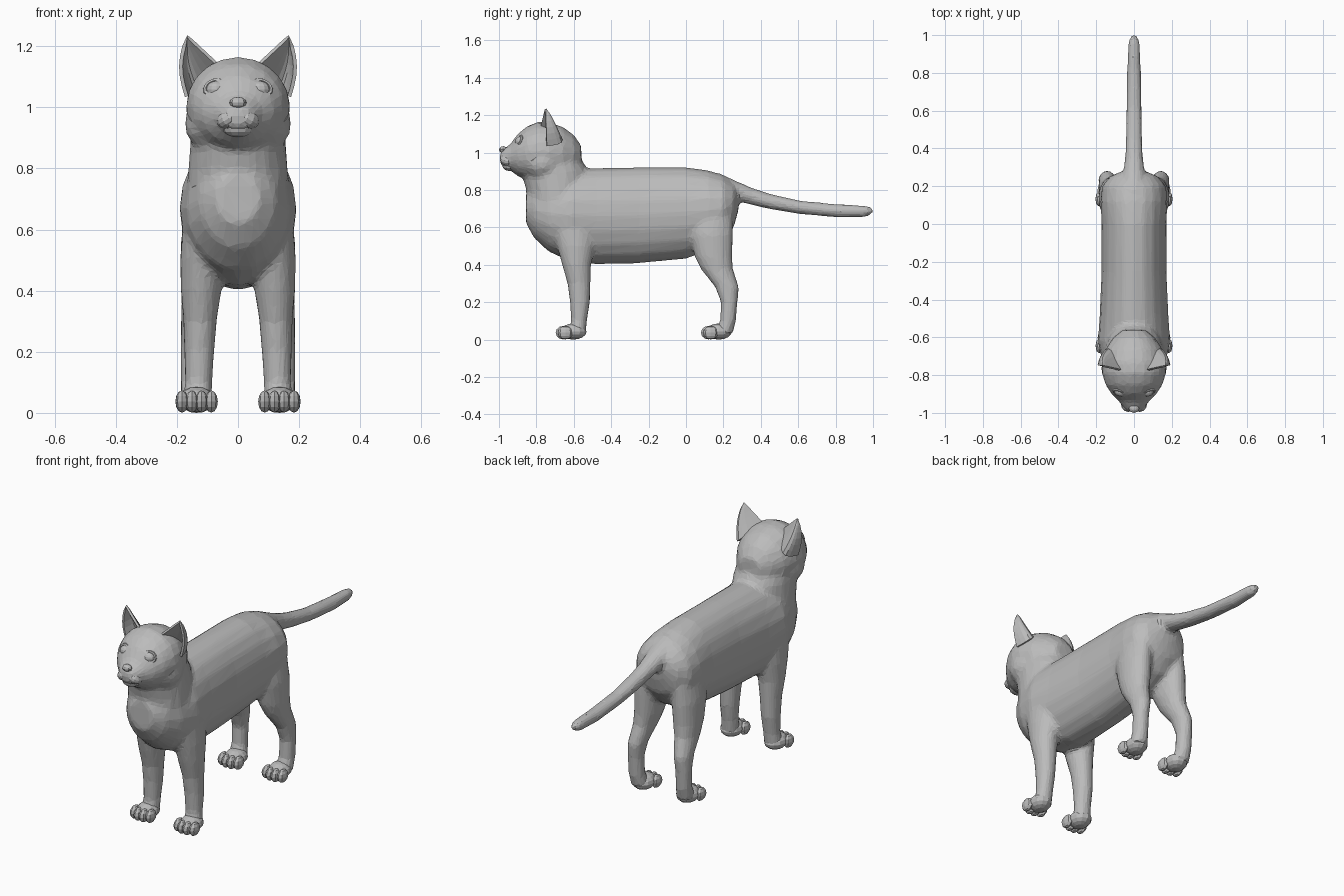
import bpy, bmesh
from math import cos, sin, pi
from mathutils import Vector, Matrix

if "Cube" in bpy.data.objects:
    bpy.data.objects.remove(bpy.data.objects["Cube"])

fur = bpy.data.materials.new("grey_fur")
fur.diffuse_color = (0.5, 0.5, 0.5, 1)
fur.use_nodes = True
fur.node_tree.nodes["Principled BSDF"].inputs["Base Color"].default_value = (0.5, 0.5, 0.5, 1)


def finish(name, bm):
    """Turn a bmesh into a named object."""
    bmesh.ops.recalc_face_normals(bm, faces=bm.faces)
    mesh = bpy.data.meshes.new(name)
    bm.to_mesh(mesh)
    bm.free()
    mesh.materials.append(fur)
    ob = bpy.data.objects.new(name, mesh)
    bpy.context.collection.objects.link(ob)
    return ob


def loft(bm, rings, upright, side=1, n=20):
    """Skin elliptical rings (x, y, z, rx, rv); upright rings face along y."""
    v = Vector((0, 0, 1)) if upright else Vector((0, 1, 0))
    loops = []
    for x, y, z, rx, rv in rings:
        c = Vector((x * side, y, z))
        loops.append([bm.verts.new(c + Vector((rx * cos(a), 0, 0)) + v * rv * sin(a))
                      for a in (2 * pi * i / n for i in range(n))])
    for a, b in zip(loops, loops[1:]):
        for i in range(n):
            j = (i + 1) % n
            bm.faces.new((a[i], a[j], b[j], b[i]))
    bm.faces.new(loops[0])
    bm.faces.new(loops[-1])


def ball(bm, centre, radii, turn=Matrix(), segs=12, rows=8):
    m = Matrix.Translation(centre) @ turn @ Matrix.Diagonal((*radii, 1))
    bmesh.ops.create_uvsphere(bm, u_segments=segs, v_segments=rows, radius=1, matrix=m)


def spine(rows):
    return [(0, *r) for r in rows]


# Torso, neck, head and tail, along the spine
bm = bmesh.new()
loft(bm, spine([(-.855, .70, .07, .08), (-.81, .69, .125, .15), (-.73, .672, .168, .205),
                (-.62, .665, .192, .247), (-.48, .66, .182, .258), (-.25, .665, .172, .257),
                (0, .677, .172, .245), (.12, .69, .178, .215), (.2, .70, .17, .18),
                (.255, .72, .125, .12), (.28, .75, .06, .06)]), True)
loft(bm, spine([(-.66, .62, .175, .185), (-.685, .8, .163, .17),
                (-.70, .9, .155, .18), (-.72, 1.0, .14, .14)]), False)
loft(bm, spine([(-.56, .98, .06, .06), (-.60, .985, .11, .11), (-.66, .99, .15, .148),
                (-.73, 1.0, .17, .162), (-.79, 1.005, .17, .16), (-.85, .998, .152, .143),
                (-.90, .987, .12, .113), (-.94, .975, .08, .07), (-.98, .97, .052, .045),
                (-.995, .97, .03, .03)]), True)
loft(bm, spine([(.18, .81, .08, .08), (.28, .79, .056, .053), (.36, .763, .047, .045),
                (.45, .738, .044, .041), (.61, .707, .041, .036), (.82, .687, .037, .036),
                (.95, .686, .032, .032), (.985, .687, .024, .024), (1.003, .688, .01, .01)]), True)

# Legs and cheeks, one on each side
for s in (1, -1):
    loft(bm, [(.12, -.6, .64, .06, .12), (.12, -.59, .5, .07, .1), (.121, -.585, .4, .067, .078),
              (.124, -.572, .3, .055, .062), (.127, -.567, .2, .05, .054),
              (.129, -.572, .1, .045, .043), (.134, -.585, .03, .05, .05)], False, s)
    loft(bm, [(.105, .13, .7, .06, .12), (.115, .135, .56, .073, .117), (.12, .148, .44, .068, .1),
              (.127, .166, .375, .058, .086), (.141, .22, .28, .047, .064),
              (.147, .231, .2, .042, .045), (.146, .225, .1, .042, .043),
              (.14, .2, .03, .05, .05)], False, s)
    ball(bm, (s * .088, -.765, .945), (.088, .1, .088))
cat = finish("body", bm)

# Fuse the forms into one skin with broad facets
m = cat.modifiers.new("fuse", 'REMESH')
m.mode, m.voxel_size = 'VOXEL', .012
m = cat.modifiers.new("soften", 'SMOOTH')
m.factor, m.iterations = .5, 8
m = cat.modifiers.new("facets", 'DECIMATE')
m.ratio, m.use_symmetry, m.symmetry_axis = .1, True, 'X'


def paw(name, x, y):
    """Foot pad with four toes pointing forwards."""
    bm = bmesh.new()
    ball(bm, (x, y, .043), (.058, .07, .043))
    for k in (-1.5, -.5, .5, 1.5):
        toe_y = y - .055 + .012 * (abs(k) > 1)
        ball(bm, (x + k * .032, toe_y, .037), (.021, .04, .036), segs=8, rows=6)
    finish(name, bm)


def ear(name, s):
    """Curved sheet, open to the front, narrowing to the tip."""
    bm = bmesh.new()
    inner, outer = Vector((.062, -.775, 1.135)), Vector((.168, -.745, 1.035))
    tip, bulge = Vector((.166, -.752, 1.232)), Vector((.02, .095, -.02))
    rows, cols, grid = 7, 8, []
    for r in range(rows):
        t = r / (rows - 1)
        a = inner.lerp(tip, t)
        b = outer.lerp(tip, t) + Vector((.02, 0, 0)) * sin(pi * t)
        line = []
        for c in range(cols + 1):
            u = c / cols
            p = a.lerp(b, u) + bulge * sin(pi * u) * (1 - t) ** .8
            line.append(bm.verts.new((s * p.x, p.y, p.z)))
        grid.append(line)
    for p, q in zip(grid, grid[1:]):
        for c in range(cols):
            bm.faces.new((p[c], p[c + 1], q[c + 1], q[c]))
    bmesh.ops.remove_doubles(bm, verts=bm.verts, dist=.0005)
    ob = finish(name, bm)
    thick = ob.modifiers.new("thickness", 'SOLIDIFY')
    thick.thickness, thick.offset = .012, 0


def eye(name, s):
    """Eyeball with a raised lid rim."""
    bm = bmesh.new()
    c = Vector((s * .07, -.887, 1.058))
    ball(bm, c, (.034, .027, .028))
    turn = Vector((s * .3, -.85, .4)).to_track_quat('Z', 'Y').to_matrix()
    n, k = 14, 6
    ring = []
    for i in range(n):
        a = 2 * pi * i / n
        loop = []
        for j in range(k):
            b = 2 * pi * j / k
            p = Vector(((.037 + .007 * cos(b)) * cos(a), (.03 + .007 * cos(b)) * sin(a),
                        .007 * sin(b) + .008))
            loop.append(bm.verts.new(c + turn @ p))
        ring.append(loop)
    for i in range(n):
        for j in range(k):
            p, q, w = ring[i], ring[(i + 1) % n], (j + 1) % k
            bm.faces.new((p[j], q[j], q[w], p[w]))
    finish(name, bm)


for s, label in ((1, "left"), (-1, "right")):
    paw(label + "_front_paw", s * .135, -.602)
    paw(label + "_hind_paw", s * .136, .175)
    ear(label + "_ear", s)
    eye(label + "_eye", s)
    # Whisker pad sloping down and outwards
    bm = bmesh.new()
    ball(bm, (s * .03, -.952, .963), (.042, .043, .031), Matrix.Rotation(s * .5, 4, 'Y'))
    finish(label + "_whisker_pad", bm)

# Chin and nose
bm = bmesh.new()
ball(bm, (0, -.94, .929), (.05, .042, .028))
finish("chin", bm)
bm = bmesh.new()
ball(bm, (0, -.978, 1.015), (.028, .022, .019), segs=8, rows=6)
finish("nose", bm)
